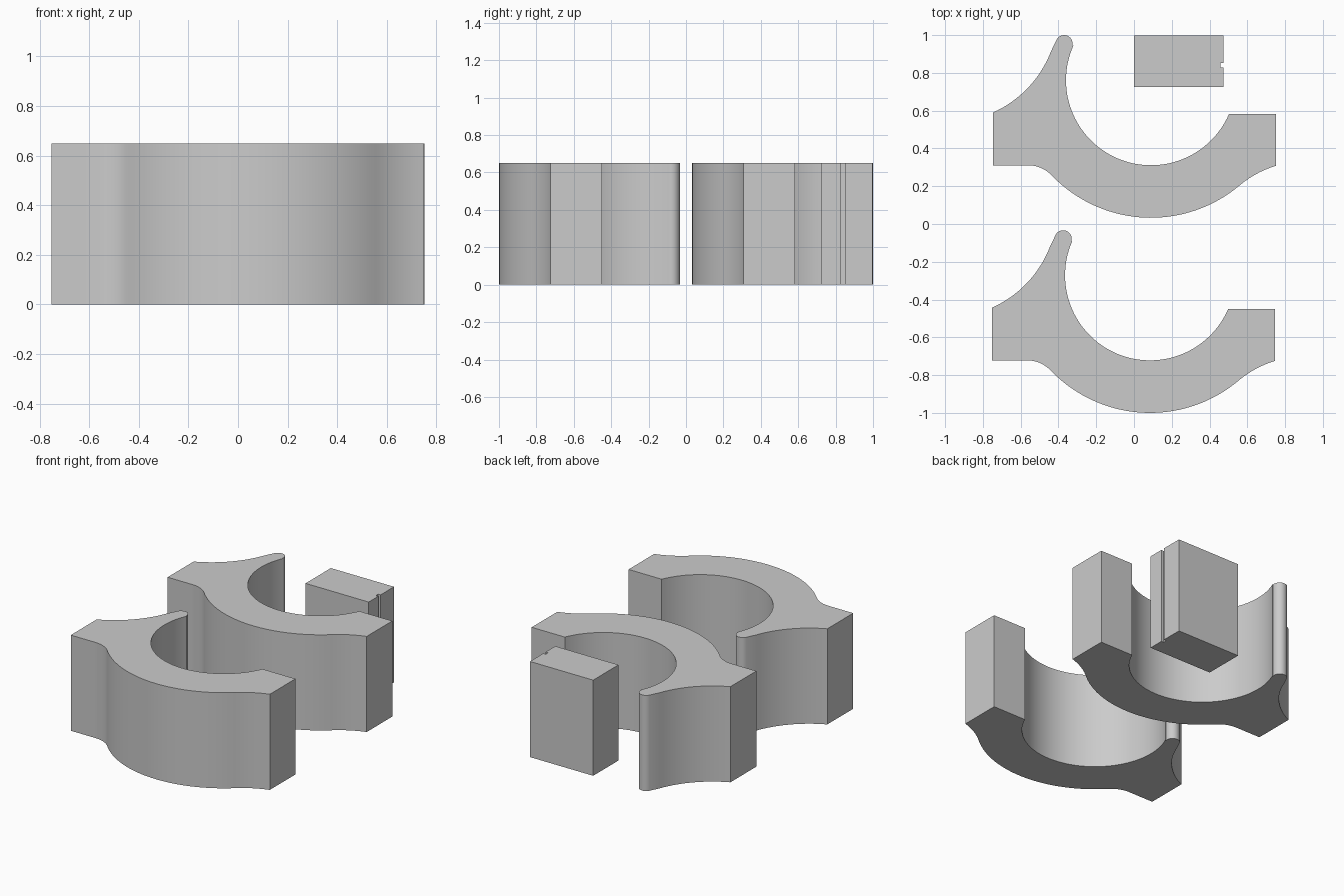
import bpy, bmesh, math
from mathutils import Vector

cube = bpy.data.objects.get("Cube")
if cube:
    bpy.data.objects.remove(cube, do_unlink=True)

HEIGHT = 0.65

gray = bpy.data.materials.new("light_gray")
gray.use_nodes = True
COLOR = (0.6, 0.6, 0.6, 1)
gray.diffuse_color = COLOR
gray.node_tree.nodes["Principled BSDF"].inputs["Base Color"].default_value = COLOR


def arc(center, radius, start, end, steps):
    """Points on a circle between two angles in degrees."""
    points = []
    for i in range(steps + 1):
        a = math.radians(start + (end - start) * i / steps)
        points.append((center[0] + radius * math.cos(a), center[1] + radius * math.sin(a)))
    return points


def bend(p, q, turn, steps=12):
    """Arc from p to q that turns by the given angle (positive is counter-clockwise)."""
    p, q = Vector(p), Vector(q)
    chord = q - p
    half = math.radians(turn) / 2
    normal = Vector((-chord.y, chord.x))
    center = (p + q) / 2 + normal / (2 * math.tan(half))
    spoke = p - center
    start = math.degrees(math.atan2(spoke.y, spoke.x))
    return arc(center, spoke.length, start, start + turn, steps)


def extrude(name, outline, offset=(0, 0)):
    """Upright prism with smooth curved walls and crisp corners."""
    bm = bmesh.new()
    base = bm.faces.new([bm.verts.new((x, y, 0)) for x, y in outline])
    top = bmesh.ops.extrude_face_region(bm, geom=[base])["geom"]
    bmesh.ops.translate(bm, vec=(0, 0, HEIGHT),
                        verts=[v for v in top if isinstance(v, bmesh.types.BMVert)])
    bmesh.ops.recalc_face_normals(bm, faces=bm.faces)
    mesh = bpy.data.meshes.new(name)
    bm.to_mesh(mesh)
    bm.free()
    mesh.materials.append(gray)
    obj = bpy.data.objects.new(name, mesh)
    obj.location = (*offset, 0)
    bpy.context.collection.objects.link(obj)
    bpy.ops.object.select_all(action="DESELECT")
    obj.select_set(True)
    bpy.context.view_layer.objects.active = obj
    bpy.ops.object.shade_smooth_by_angle(angle=math.radians(25))


# Clamp outline: bore, hooked tip, side block, outer shell, end block
HUB = (0.085, -0.272)
shell = arc(HUB, 0.728, 223.5, 310.5, 40)
outline = [(0.747, -0.45)]
outline += arc(HUB, 0.45, -23.3, -204, 64)
outline += arc((-0.375, -0.078), 0.045, -15, 150, 14)
outline += bend((-0.445, -0.12), (-0.752, -0.443), -45, 16)
outline += [(-0.752, -0.722)]
outline += bend((-0.57, -0.722), shell[0], -46)[:-1]
outline += shell
outline += bend(shell[-1], (0.747, -0.725), -23)[1:]

extrude("front_clamp", outline)
extrude("rear_clamp", outline, (0.005, 1.033))

# Spacer block with a thin slot down its left side
x0, x1, y0, y1 = 0, 0.475, 0.725, 0.997
slot = [(x1, 0.828), (x1 - 0.018, 0.828), (x1 - 0.018, 0.853), (x1, 0.853)]
extrude("slotted_block", [(x0, y0), (x1, y0)] + slot + [(x1, y1), (x0, y1)])
